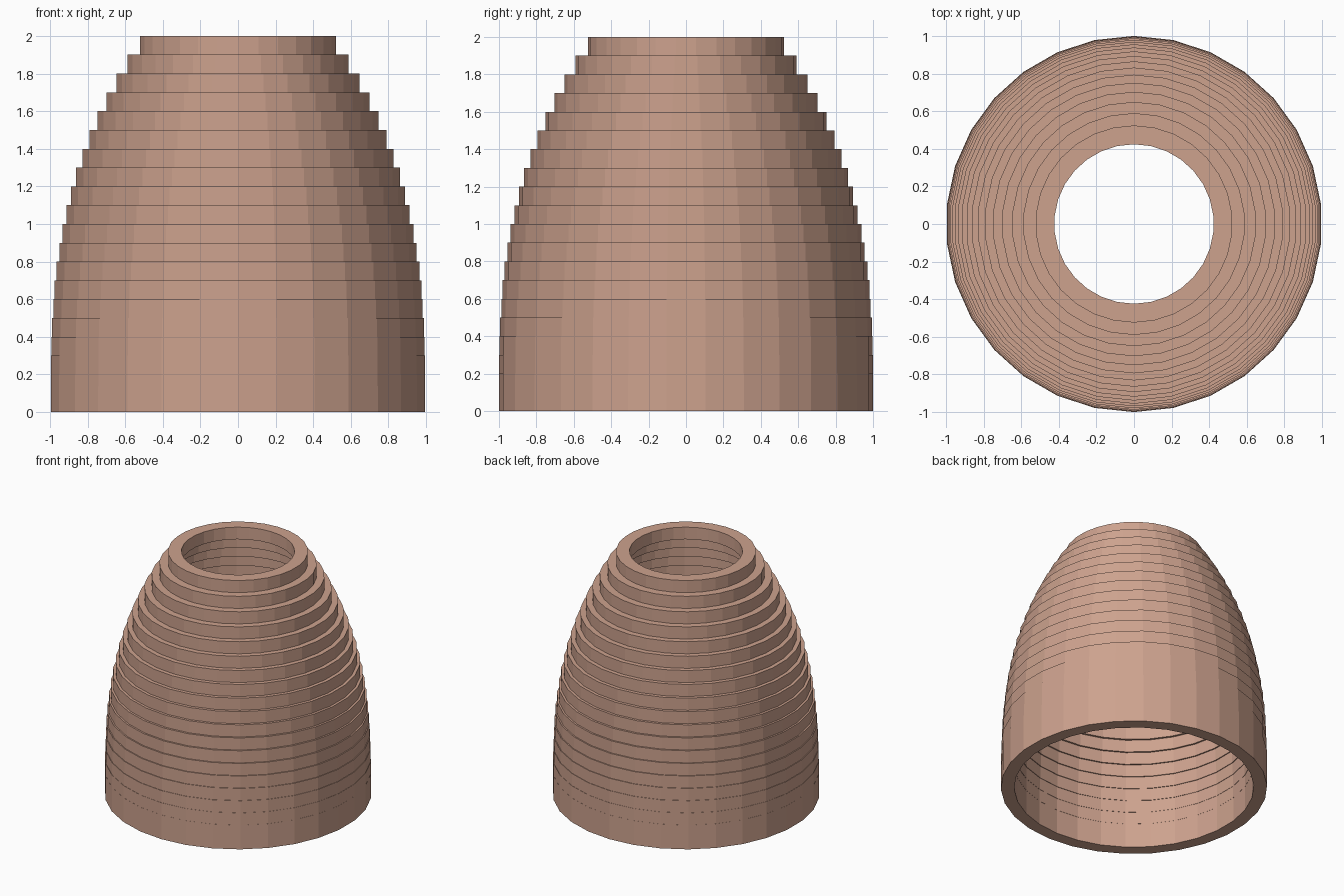
import bpy, bmesh, math

if "Cube" in bpy.data.objects:
    bpy.data.objects.remove(bpy.data.objects["Cube"])

SIDES, LAYERS, STEP, WALL = 30, 20, 0.1, 0.1

clay = bpy.data.materials.new("clay")
clay.diffuse_color = (0.61, 0.361, 0.27, 1)
clay.use_nodes = True
clay.node_tree.nodes["Principled BSDF"].inputs["Base Color"].default_value = clay.diffuse_color


def layer_radius(i):
    return 1 - 0.082 * (i * STEP) ** 2.74


# Closed stepped profile: up the outside, back down the inside
outer, inner = [], []
for i in range(LAYERS):
    r = layer_radius(i)
    for z in (i * STEP, (i + 1) * STEP):
        outer.append((r, z))
        inner.append((r - WALL, z))
# The first two layers are the same width, so their seam needs no ledge
profile = outer[:1] + outer[3:] + inner[:2:-1] + inner[:1]

# Revolve the profile into a hollow stepped dome
bm = bmesh.new()
rings = []
for s in range(SIDES):
    a = math.pi / 2 + 2 * math.pi * s / SIDES
    rings.append([bm.verts.new((r * math.cos(a), r * math.sin(a), z)) for r, z in profile])
n = len(profile)
for s in range(SIDES):
    a, b = rings[s], rings[(s + 1) % SIDES]
    for k in range(n):
        m = (k + 1) % n
        bm.faces.new((a[k], b[k], b[m], a[m]))
bmesh.ops.recalc_face_normals(bm, faces=bm.faces)

mesh = bpy.data.meshes.new("stepped_dome")
bm.to_mesh(mesh)
bm.free()
mesh.materials.append(clay)
dome = bpy.data.objects.new("stepped_dome", mesh)
bpy.context.collection.objects.link(dome)
